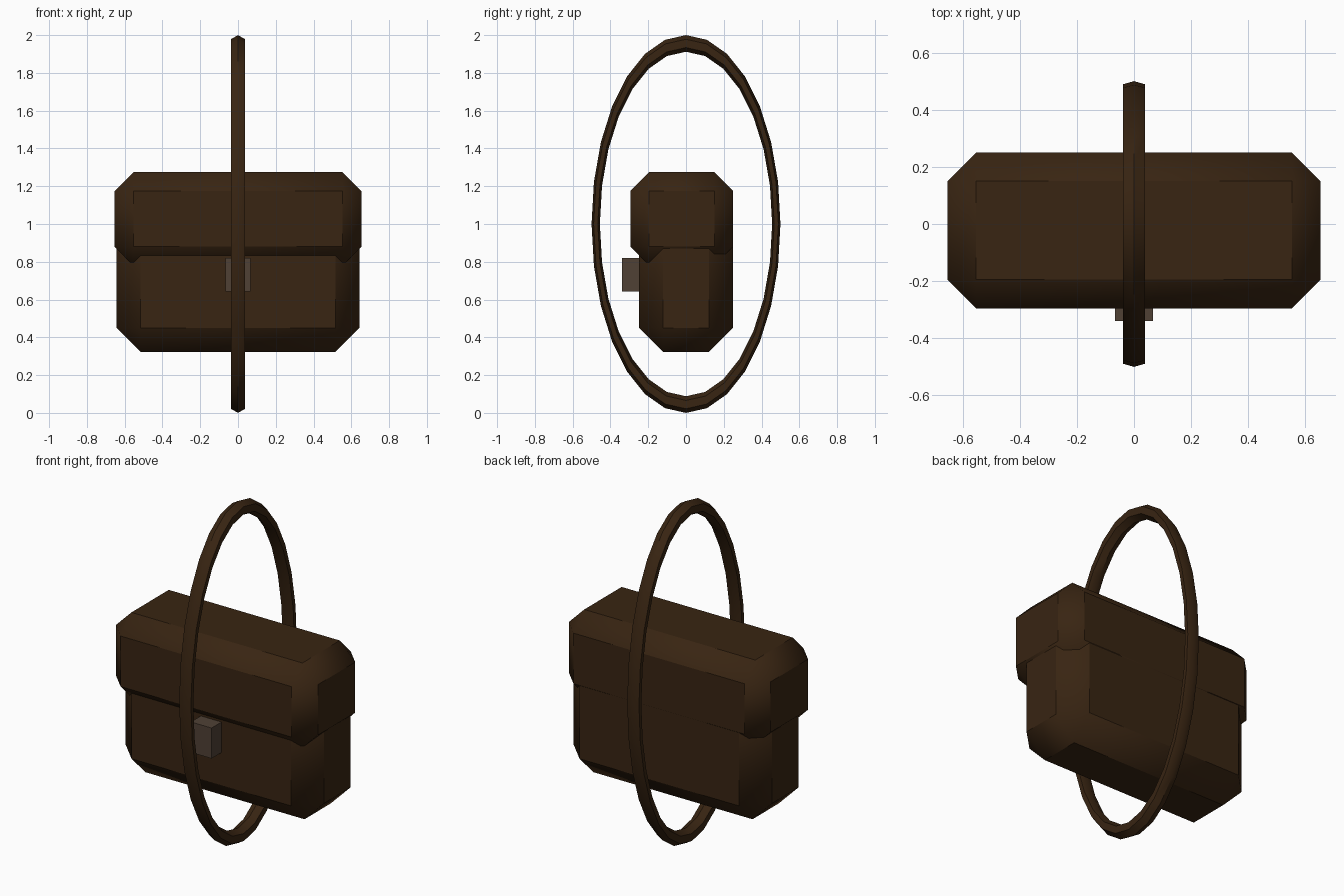
import bpy, bmesh
from math import radians, cos, sin, tau
from mathutils import Matrix, Vector

cube = bpy.data.objects.get("Cube")
if cube:
    bpy.data.objects.remove(cube, do_unlink=True)


def material(name, colour):
    mat = bpy.data.materials.new(name)
    mat.use_nodes = True
    mat.diffuse_color = (*colour, 1)
    mat.node_tree.nodes["Principled BSDF"].inputs["Base Color"].default_value = (*colour, 1)
    return mat


def finish(name, bm, mat):
    bmesh.ops.recalc_face_normals(bm, faces=bm.faces)
    mesh = bpy.data.meshes.new(name)
    bm.to_mesh(mesh)
    bm.free()
    mesh.materials.append(mat)
    obj = bpy.data.objects.new(name, mesh)
    bpy.context.collection.objects.link(obj)
    bpy.ops.object.select_all(action="DESELECT")
    obj.select_set(True)
    bpy.context.view_layer.objects.active = obj
    bpy.ops.object.shade_smooth_by_angle(angle=radians(40))
    return obj


def block(name, low, high, chamfer, mat):
    """Box between two corners, with every edge chamfered."""
    low, high = Vector(low), Vector(high)
    bm = bmesh.new()
    bmesh.ops.create_cube(bm, size=1, matrix=Matrix.Translation((low + high) / 2)
                          @ Matrix.Diagonal((*(high - low), 1)))
    if chamfer:
        bmesh.ops.bevel(bm, geom=bm.edges[:], offset=chamfer, segments=1,
                        profile=0.5, affect="EDGES")
    return finish(name, bm, mat)


def oval_ring(name, radius, tube, squash, height, steps, sides, mat):
    """Upright torus in the side plane, squashed front to back."""
    bm = bmesh.new()
    rings = []
    for i in range(steps):
        a = tau * i / steps
        ring = []
        for j in range(sides):
            b = tau * j / sides
            r = radius + tube * cos(b)
            ring.append(bm.verts.new((tube * sin(b), squash * r * sin(a), height + r * cos(a))))
        rings.append(ring)
    for i, ring in enumerate(rings):
        after = rings[(i + 1) % steps]
        for j in range(sides):
            k = (j + 1) % sides
            bm.faces.new((ring[j], ring[k], after[k], after[j]))
    return finish(name, bm, mat)


leather = material("dark brown leather", (0.040, 0.018, 0.006))
metal = material("dull bronze", (0.080, 0.053, 0.036))

# Bag body and the wider flap that closes over its top
block("bag_body", (-0.642, -0.248, 0.323), (0.642, 0.248, 1.225), 0.127, leather)
block("bag_flap", (-0.653, -0.295, 0.78), (0.653, 0.25, 1.275), 0.1, leather)

# Front clasp
block("clasp", (-0.067, -0.34, 0.642), (0.067, -0.2, 0.82), 0, metal)

# Shoulder strap loop
oval_ring("shoulder_strap", 0.956, 0.044, 0.5, 1.0, 28, 6, leather)
